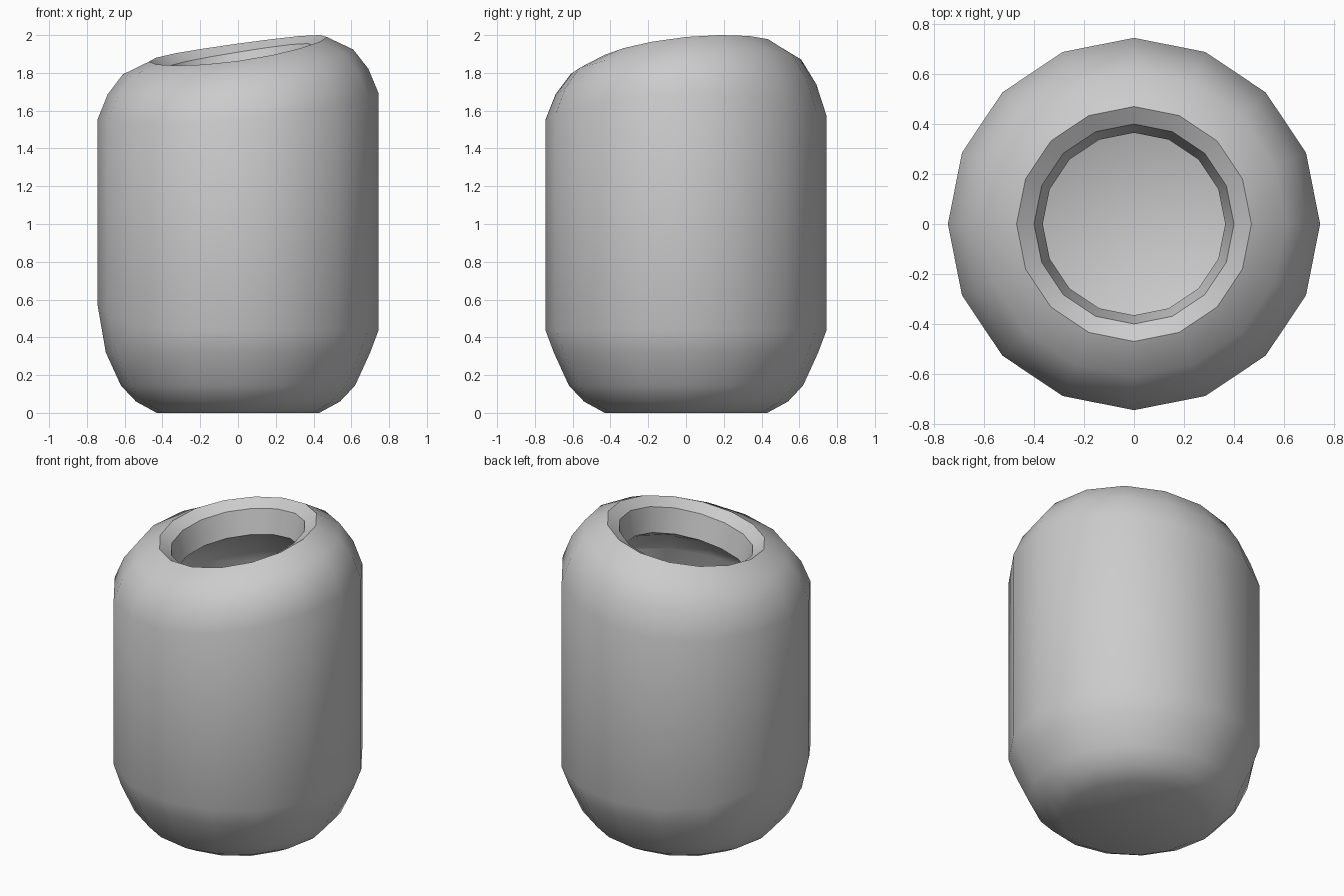
import bpy, bmesh
from math import sin, cos, pi

cube = bpy.data.objects.get("Cube")
if cube:
    bpy.data.objects.remove(cube)

SIDES = 16


# Uneven hand-thrown heights around the pot
def rim(a):
    return 1.917 + 0.065 * cos(a) + 0.046 * sin(a) + 0.008 * cos(2 * a)


def shoulder(a):
    return 1.59 + 0.07 * cos(a) + 0.01 * sin(a) + 0.03 * cos(2 * a)


def foot(a):
    return 0.44 + 0.14 * max(0, -cos(a)) ** 6


def between(t, drop=0):
    return lambda a: rim(a) * (1 - t) + shoulder(a) * t - drop


def level(z):
    return lambda a: z


# Wall section as radius and height rule: outside upward, then inside downward
section = [
    (0.43, level(0)), (0.54, level(0.06)), (0.62, level(0.145)),
    (0.70, level(0.32)), (0.745, foot),
    (0.745, shoulder), (0.69, between(0.56)), (0.61, between(0.22)),
    (0.47, rim), (0.40, between(0, 0.045)), (0.365, between(0, 0.2)),
    (0.53, between(0.5, 0.14)), (0.64, between(1, 0.12)),
    (0.64, level(0.48)), (0.60, level(0.36)), (0.53, level(0.21)),
    (0.38, level(0.11)),
]

bm = bmesh.new()
angles = [2 * pi * i / SIDES for i in range(SIDES)]
rings = [[bm.verts.new((r * cos(a), r * sin(a), z(a))) for a in angles]
         for r, z in section]
for low, high in zip(rings, rings[1:]):
    for i in range(SIDES):
        j = (i + 1) % SIDES
        bm.faces.new((low[i], low[j], high[j], high[i]))

# Underside and inner floor
bm.faces.new(rings[0][::-1])
bm.faces.new(rings[-1])

mesh = bpy.data.meshes.new("vase")
bm.to_mesh(mesh)
bm.free()
vase = bpy.data.objects.new("vase", mesh)
bpy.context.collection.objects.link(vase)

# Plain glaze
glaze = bpy.data.materials.new("light_grey_glaze")
glaze.use_nodes = True
colour = (0.6, 0.6, 0.6, 1)
glaze.diffuse_color = colour
glaze.node_tree.nodes["Principled BSDF"].inputs["Base Color"].default_value = colour
mesh.materials.append(glaze)

bpy.ops.object.select_all(action="DESELECT")
vase.select_set(True)
bpy.context.view_layer.objects.active = vase
bpy.ops.object.shade_smooth_by_angle(angle=0.7)
